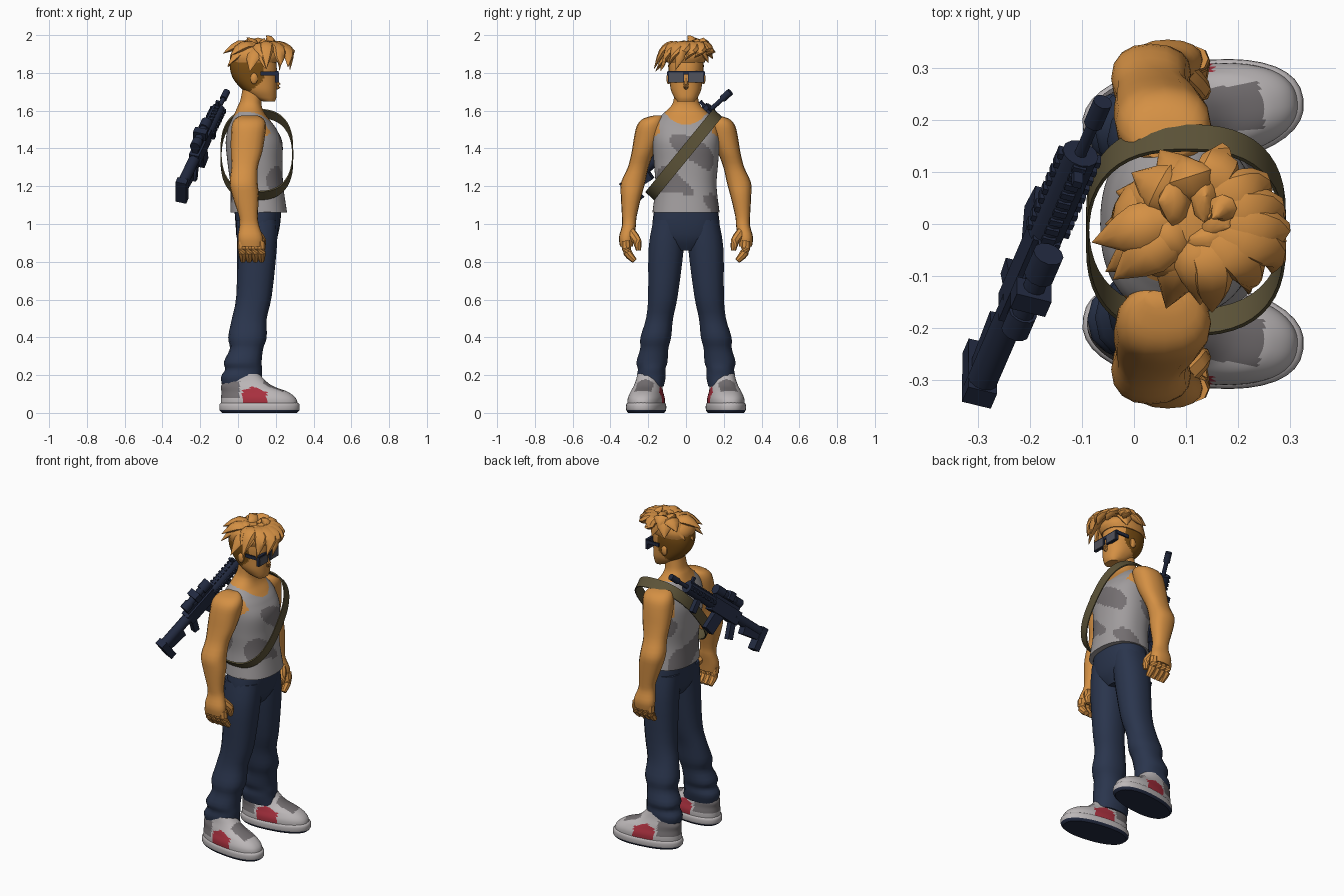
import bpy, bmesh, random
from math import sin, cos, pi, radians
from mathutils import Vector, Matrix

random.seed(4)
cube = bpy.data.objects.get("Cube")
if cube:
    bpy.data.objects.remove(cube)


def material(name, r, g, b):
    lin = [((c / 255 + .055) / 1.055) ** 2.4 for c in (r, g, b)] + [1]
    m = bpy.data.materials.new(name)
    m.use_nodes = True
    m.diffuse_color = lin
    bsdf = next(n for n in m.node_tree.nodes if n.type == 'BSDF_PRINCIPLED')
    bsdf.inputs["Base Color"].default_value = lin
    bsdf.inputs["Roughness"].default_value = .9
    return m


SKIN = material("warm skin and hair", 212, 144, 68)
BROWN = material("dark brown hair", 122, 78, 20)
GREY = material("shirt grey", 160, 156, 157)
DARK = material("shadow grey", 116, 111, 113)
DENIM = material("denim blue", 42, 53, 77)
METAL = material("gun navy", 34, 42, 64)
OLIVE = material("olive strap", 92, 83, 56)
WHITE = material("shoe white", 188, 183, 184)
RED = material("shoe red", 168, 48, 62)
LENS = material("lens grey", 80, 82, 92)


def finish(name, bm, mats, rule=None, sharp=40):
    """Shade, colour and link a mesh; rule maps face centre and normal to a slot."""
    bmesh.ops.recalc_face_normals(bm, faces=bm.faces)
    for f in bm.faces:
        f.smooth = True
        if rule:
            f.material_index = rule(f.calc_center_median(), f.normal)
    for e in bm.edges:
        if len(e.link_faces) == 2 and e.calc_face_angle(0) > radians(sharp):
            e.smooth = False
    me = bpy.data.meshes.new(name)
    bm.to_mesh(me)
    bm.free()
    for m in mats:
        me.materials.append(m)
    ob = bpy.data.objects.new(name, me)
    bpy.context.collection.objects.link(ob)
    return ob


def smooth_rows(rows, steps):
    """Catmull-Rom interpolation of number rows."""
    out = []
    for i in range(len(rows) - 1):
        p = [rows[max(0, min(len(rows) - 1, i + k))] for k in (-1, 0, 1, 2)]
        for j in range(steps):
            t = j / steps
            out.append([b + t / 2 * (c - a + t * (2 * a - 5 * b + 4 * c - d + t * (3 * (b - c) + d - a)))
                        for a, b, c, d in zip(*p)])
    return out + [list(rows[-1])]


def skin_rings(bm, rings):
    vs = [[bm.verts.new(p) for p in r] for r in rings]
    n = len(vs[0])
    for a, b in zip(vs, vs[1:]):
        for i in range(n):
            bm.faces.new((a[i], a[(i + 1) % n], b[(i + 1) % n], b[i]))
    bm.faces.new(vs[0])
    bm.faces.new(vs[-1])


def loft(name, rows, mats, rule=None, segs=20, steps=3, side=1, power=2.3, turn=None):
    """Horizontal rings from rows of x, y, z, half depth, half width."""
    def sup(v):
        return abs(v) ** (2 / power) * (1 if v > 0 else -1)
    bm = bmesh.new()
    rings = []
    for x, y, z, rx, ry in smooth_rows(rows, steps):
        rings.append([(x + rx * sup(cos(2 * pi * i / segs)),
                       side * (y + ry * sup(sin(2 * pi * i / segs))), z) for i in range(segs)])
    skin_rings(bm, rings)
    ob = finish(name, bm, mats, rule)
    if turn:
        ob.matrix_world = turn
    return ob


def add_tube(bm, pts, radii, segs=8, flat=1, steps=3, M=Matrix()):
    """Tapered tube along a path; flat squashes it along its own up direction."""
    rows = smooth_rows([(*p, r) for p, r in zip(pts, radii)], steps)
    cs = [Vector(r[:3]) for r in rows]
    rings = []
    for i, c in enumerate(cs):
        t = (cs[min(i + 1, len(cs) - 1)] - cs[max(i - 1, 0)]).normalized()
        ref = Vector((0, 0, 1)) if abs(t.z) < .93 else Vector((1, 0, 0))
        a = t.cross(ref).normalized()
        b = a.cross(t) * flat
        r = max(rows[i][3], .001)
        rings.append([M @ (c + r * (a * cos(2 * pi * k / segs) + b * sin(2 * pi * k / segs)))
                      for k in range(segs)])
    skin_rings(bm, rings)


def add_box(bm, centre, size, M=Matrix(), tilt=0):
    bmesh.ops.create_cube(bm, size=1, matrix=M @ Matrix.Translation(centre)
                          @ Matrix.Rotation(tilt, 4, 'Z') @ Matrix.Diagonal((*size, 1)))


# Torso: tank top with darker folds, bare skin above neckline and armholes
def shirt_rule(c, n):
    y = abs(c.y)
    neck = (1.525 if c.x > .07 else 1.555) + 5 * y * y
    if c.z > min(neck, 1.595) or (c.z > 1.4 + .9 * max(0, c.x - .08) and y > .14):
        return 1
    fold = sin(c.z * 23 + c.y * 14) + sin(c.x * 31 - c.z * 9)
    return 2 if fold > .65 and c.z < 1.5 else 0


loft("tank_top_torso", [(.11, 0, 1.06, .15, .178), (.1, 0, 1.2, .14, .162), (.09, 0, 1.32, .145, .17),
                        (.085, 0, 1.43, .15, .178), (.075, 0, 1.5, .13, .175), (.068, 0, 1.545, .105, .16),
                        (.062, 0, 1.585, .08, .12), (.062, 0, 1.62, .065, .083), (.068, 0, 1.655, .056, .066),
                        (.08, 0, 1.72, .055, .06)],
     [GREY, SKIN, DARK], shirt_rule, segs=96, steps=9)

# Trousers
loft("trouser_hips", [(.1, 0, .86, .07, .07), (.1, 0, .92, .105, .165), (.105, 0, 1.0, .118, .178),
                      (.105, 0, 1.09, .125, .165)], [DENIM], segs=28)

for side, label in ((1, "left"), (-1, "right")):
    loft(label + "_trouser_leg", [(.1, .09, 1.02, .11, .085), (.1, .105, .87, .105, .095), (.085, .122, .62, .094, .08),
                                  (.06, .14, .5, .092, .073), (.05, .16, .4, .102, .083), (.045, .168, .34, .088, .076),
                                  (.025, .18, .27, .1, .084), (.03, .182, .23, .098, .074), (.018, .184, .19, .108, .078),
                                  (.025, .185, .14, .108, .068)],
         [DENIM], segs=14, side=side)

    # Arm
    loft(label + "_arm", [(.06, .145, 1.575, .04, .02), (.06, .17, 1.56, .072, .052), (.058, .188, 1.525, .09, .07),
                          (.052, .203, 1.46, .09, .072), (.045, .228, 1.38, .083, .06), (.035, .253, 1.3, .07, .055),
                          (.03, .28, 1.22, .074, .064), (.04, .29, 1.15, .07, .055), (.055, .3, 1.04, .05, .039),
                          (.06, .302, .99, .052, .037), (.065, .315, .93, .066, .04), (.068, .315, .88, .062, .034)],
         [SKIN], side=side, segs=16)

    # Fingers and thumb
    bm = bmesh.new()
    for i in range(4):
        x = .02 + i * .033
        add_tube(bm, [(x, side * .318, .91), (x + .004, side * .31, .85), (x + .006, side * .272, .805)],
                 (.024, .024, .015))
    add_tube(bm, [(.09, side * .295, .96), (.125, side * .26, .91), (.125, side * .252, .86)], (.026, .024, .013))
    finish(label + "_fingers", bm, [SKIN])

    # Shoe: upper with coloured panels, then sole
    def upper_rule(c, n):
        if .035 < c.x < .165 and .05 < c.z < .14 - abs(c.x - .09) * .4 and abs(c.y) > .03:
            return 1
        toe = .14 < c.x < .25 and abs(c.y) < .045 and c.z > .075
        heel = c.x < .02 and .08 < c.z < .165
        return 2 if toe or heel else 0
    turn = Matrix.Translation((0, side * .195, 0)) @ Matrix.Rotation(side * radians(8), 4, 'Z')
    loft(label + "_shoe_upper", [(.115, 0, .03, .205, .093), (.11, 0, .075, .2, .093), (.09, 0, .11, .178, .082),
                                 (.05, 0, .14, .14, .073), (.035, 0, .17, .112, .064), (.02, 0, .205, .095, .058)],
         [WHITE, RED, DARK], upper_rule, segs=80, steps=9, turn=turn)
    loft(label + "_shoe_sole", [(.115, 0, 0, .2, .09), (.115, 0, .015, .213, .1), (.115, 0, .045, .213, .1),
                                (.115, 0, .055, .2, .09)], [WHITE, METAL], lambda c, n: int(c.z < .017),
         segs=36, turn=turn)

    # Ear
    bm = bmesh.new()
    bmesh.ops.create_uvsphere(bm, u_segments=10, v_segments=8, radius=1, matrix=Matrix.Translation(
        (.085, side * .092, 1.77)) @ Matrix.Diagonal((.02, .012, .03, 1)))
    finish(label + "_ear", bm, [SKIN])

# Head with a short dark undercut at the back and sides
loft("head", [(.165, 0, 1.648, .03, .045), (.14, 0, 1.67, .063, .062), (.115, 0, 1.71, .09, .08),
              (.09, 0, 1.77, .116, .088), (.08, 0, 1.84, .124, .094), (.08, 0, 1.9, .11, .085),
              (.085, 0, 1.94, .06, .05)], [SKIN, BROWN],
     lambda c, n: int(c.z > 1.68 and c.x < .06 + max(0, min(.075, (c.z - 1.7) * 1.2))), segs=64, steps=8)
bm = bmesh.new()
add_tube(bm, [(.19, 0, 1.79), (.205, 0, 1.75), (.213, 0, 1.73), (.19, 0, 1.715)], (.008, .011, .014, .008))
finish("nose", bm, [SKIN])

# Sunglasses
frame, lens = bmesh.new(), bmesh.new()
add_box(frame, (.205, 0, 1.8), (.018, .19, .018))
for side in (1, -1):
    add_box(frame, (.205, side * .053, 1.78), (.016, .087, .062))
    add_box(lens, (.2135, side * .053, 1.777), (.007, .076, .05))
    add_box(frame, (.165, side * .096, 1.797), (.09, .008, .02))
finish("sunglasses_frame", frame, [METAL])
finish("sunglasses_lenses", lens, [LENS])

# Hair: cap, swept spikes and a fringe falling to the right
loft("hair_cap", [(.085, 0, 1.855, .123, .1), (.09, 0, 1.89, .132, .106), (.09, 0, 1.93, .105, .088),
                  (.09, 0, 1.955, .03, .03)], [SKIN])
bm = bmesh.new()
for count, rx, ry, z, lift in ((10, .175, .155, 1.84, .035), (8, .18, .145, 1.905, .03), (5, .09, .07, 1.975, 0)):
    for i in range(count):
        a = 2 * pi * (i + random.uniform(-.25, .25)) / count
        if z < 1.95 and cos(a) > .35:
            continue
        k = random.uniform(.86, 1.04)
        tip = Vector((.1 + rx * cos(a) * k, -.01 + ry * sin(a) * k, z + .025 * sin(a) + random.uniform(-.015, .015)))
        root = Vector((.12 + .03 * cos(a), .02 + .03 * sin(a), 1.93))
        mid = root.lerp(tip, .5) + Vector((0, 0, lift))
        add_tube(bm, [root, mid, tip], (.03, .048, .001), flat=.55)
for y, reach, drop in ((-.15, .15, 1.82), (-.115, .22, 1.81), (-.075, .265, 1.83), (-.035, .275, 1.815),
                       (.015, .265, 1.865), (.065, .24, 1.88), (.125, .17, 1.895)):
    add_tube(bm, [(.12, y * .3 + .02, 1.935), (reach * .55 + .065, y * .65 + .02, 1.945), (reach, y * .9 + .01, 1.91),
                  (reach, y - .02, drop)], (.025, .04, .034, .001), flat=.6)
add_tube(bm, [(.15, .03, 1.93), (.17, .03, 1.97), (.15, .01, 1.998)], (.035, .028, .001))
finish("hair_spikes", bm, [SKIN])

# Sling: a slanted loop over the left shoulder and under the right arm
bm = bmesh.new()
across, slant = Vector((.187, 0, 0)), Vector((0, .175, .214))
width = Vector((0, .74, -.67)) * .032
mid = Vector((.1, -.012, 1.368))
count, rings = 48, []
for i in range(count):
    a = 2 * pi * i / count
    c, s = [abs(v) ** .78 * (1 if v > 0 else -1) for v in (cos(a), sin(a))]
    p = across * c + slant * s
    rings.append([bm.verts.new(mid + p * g + width * w) for g, w in ((1, -1), (1, 1), (1.03, 1), (1.03, -1))])
for i in range(count):
    a, b = rings[i], rings[(i + 1) % count]
    for k in range(4):
        bm.faces.new((a[k], a[(k + 1) % 4], b[(k + 1) % 4], b[k]))
finish("rifle_sling", bm, [OLIVE])

# Rifle, in its own frame: x from muzzle to stock, y towards the sight
muzzle, butt = Vector((-.06, .235, 1.7)), Vector((-.3, -.32, 1.2))
d = (butt - muzzle).normalized()
u = Vector((0, -.65, .75))
u = (u - d * u.dot(d)).normalized()
G = Matrix.Translation(muzzle) @ Matrix((d, u, d.cross(u))).transposed().to_4x4()
bm = bmesh.new()
for x0, x1, h, r in ((0, .06, 0, .019), (.05, .2, 0, .012), (.14, .36, 0, .036), (.54, .78, 0, .03),
                     (.36, .54, .078, .022), (.34, .4, .078, .03), (.5, .55, .078, .028)):
    add_tube(bm, [(x0, h, 0), (x1, h, 0)], (r, r), segs=12, steps=1, M=G)
for centre, size, tilt in (((.46, -.005, 0), (.22, .08, .055), 0), ((.45, .045, 0), (.2, .02, .034), 0),
                           ((.45, .085, 0), (.04, .05, .07), 0), ((.42, -.09, 0), (.07, .13, .035), -.2),
                           ((.56, -.08, 0), (.035, .11, .034), .3), ((.25, -.07, 0), (.03, .08, .032), 0),
                           ((.71, -.025, 0), (.15, .065, .045), .15), ((.775, -.038, 0), (.04, .14, .058), 0),
                           ((.16, .045, 0), (.015, .05, .018), 0)):
    add_box(bm, centre, size, G, tilt)
for i in range(9):
    x = .15 + i * .024
    add_box(bm, (x, .034, 0), (.013, .014, .026), G)
    add_box(bm, (x, 0, 0), (.013, .024, .085), G)
finish("slung_rifle", bm, [METAL])
